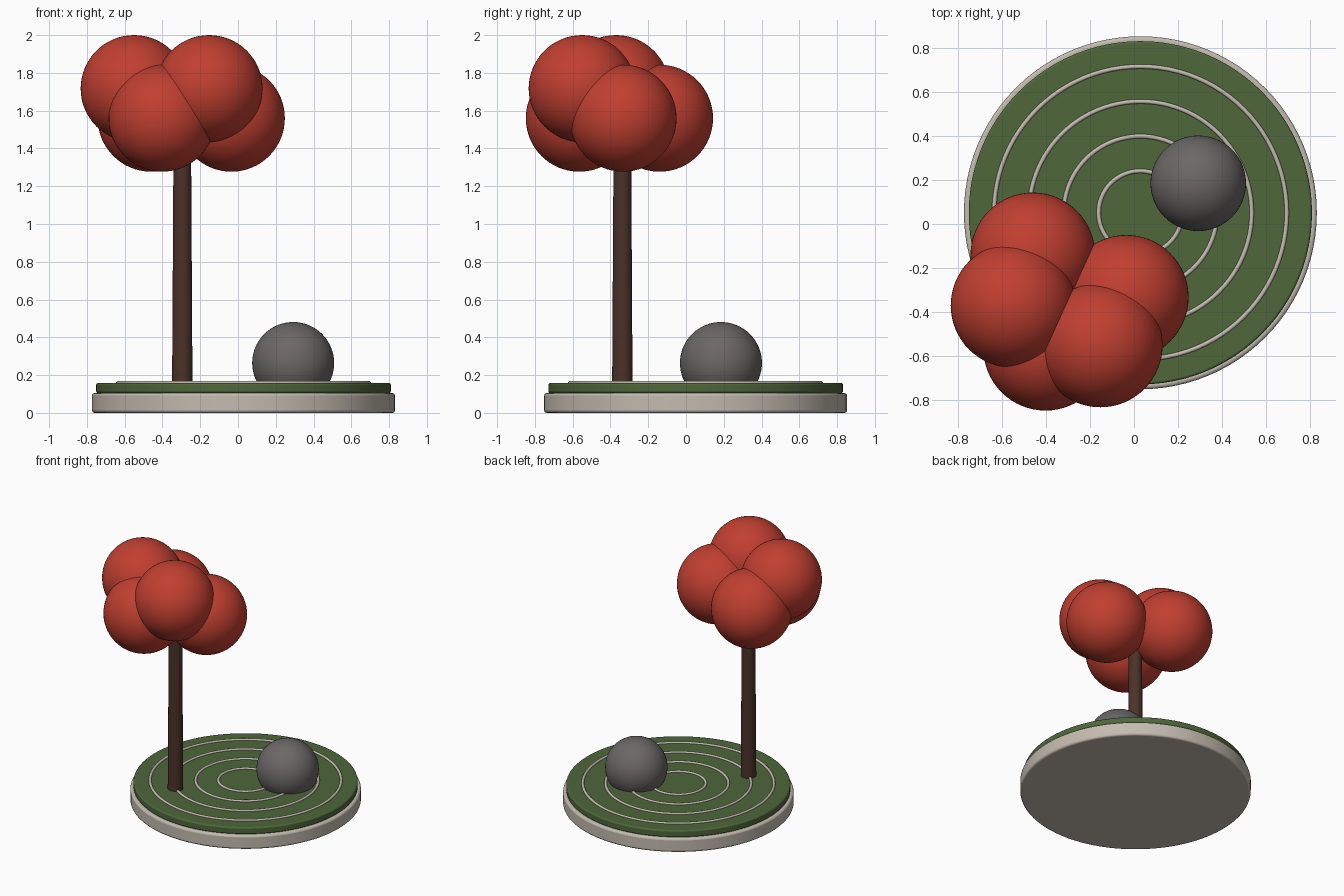
import bpy
import math

cube = bpy.data.objects.get("Cube")
if cube:
    bpy.data.objects.remove(cube, do_unlink=True)


def make_material(name, rgb):
    mat = bpy.data.materials.new(name)
    mat.use_nodes = True
    mat.diffuse_color = (*rgb, 1)
    mat.node_tree.nodes["Principled BSDF"].inputs["Base Color"].default_value = (*rgb, 1)
    return mat


stone = make_material("pale stone", (0.55, 0.50, 0.43))
grass = make_material("grass green", (0.075, 0.135, 0.042))
bark = make_material("dark bark", (0.07, 0.032, 0.022))
leaf = make_material("red leaves", (0.53, 0.05, 0.03))
rock = make_material("grey rock", (0.145, 0.137, 0.132))


def finish(name, mat, angle=40):
    obj = bpy.context.object
    obj.name = name
    obj.data.materials.append(mat)
    bpy.ops.object.shade_smooth_by_angle(angle=math.radians(angle))
    return obj


def disc(name, mat, radius, low, high, bevel):
    bpy.ops.mesh.primitive_cylinder_add(
        vertices=96, radius=radius, depth=high - low,
        location=(*CENTRE, (low + high) / 2))
    obj = finish(name, mat)
    mod = obj.modifiers.new("rounded rim", "BEVEL")
    mod.width = bevel
    mod.segments = 3
    mod.limit_method = "ANGLE"


def ball(name, mat, radius, location):
    bpy.ops.mesh.primitive_uv_sphere_add(
        segments=64, ring_count=32, radius=radius, location=location)
    finish(name, mat)


CENTRE = (0.029, 0.051)

# Stone tray with a raised lawn
disc("base", stone, 0.802, 0, 0.105, 0.014)
disc("lawn", grass, 0.78, 0.105, 0.158, 0.01)

# Raked rings on the lawn
for i, radius in enumerate((0.19, 0.348, 0.506, 0.665)):
    bpy.ops.mesh.primitive_torus_add(
        major_radius=radius, minor_radius=0.01, major_segments=96,
        minor_segments=12, location=(*CENTRE, 0.159))
    finish(f"raked_ring_{i + 1}", stone)

# Rock
ball("rock", rock, 0.217, (0.292, 0.185, 0.264))

# Tree trunk
bpy.ops.mesh.primitive_cone_add(
    vertices=32, radius1=0.054, radius2=0.046, depth=1.36,
    location=(-0.295, -0.337, 0.83))
finish("trunk", bark)

# Leaf clumps: three low, two high
clumps = ((-0.035, -0.333, 1.56), (-0.46, -0.14, 1.56), (-0.402, -0.565, 1.56),
          (-0.55, -0.37, 1.717), (-0.153, -0.55, 1.717))
for i, spot in enumerate(clumps):
    ball(f"leaf_clump_{i + 1}", leaf, 0.283, spot)
